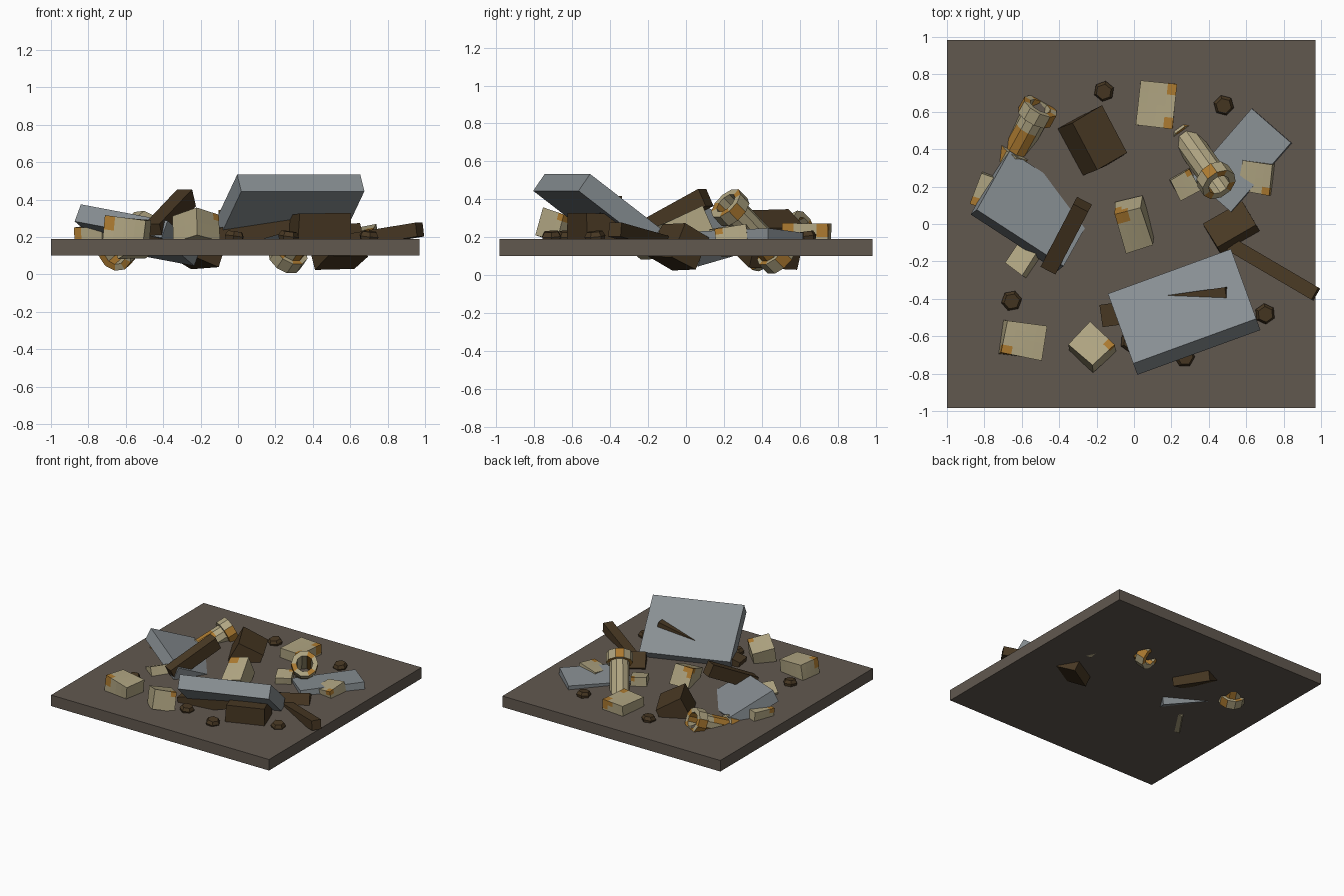
import bpy, bmesh, math, random
from mathutils import Vector, Matrix

if "Cube" in bpy.data.objects:
    bpy.data.objects.remove(bpy.data.objects["Cube"])

random.seed(7)


def srgb(r, g, b):
    f = lambda c: c / 12.92 if c <= 0.04045 else ((c + 0.055) / 1.055) ** 2.4
    return (f(r / 255), f(g / 255), f(b / 255), 1)


def material(name, *rgb):
    m = bpy.data.materials.new(name)
    m.diffuse_color = srgb(*rgb)
    m.use_nodes = True
    m.node_tree.nodes["Principled BSDF"].inputs["Base Color"].default_value = m.diffuse_color
    return m


EARTH = material("earth", 97, 88, 79)
GREY = material("grey_concrete", 136, 143, 147)
BEIGE = material("pale_stone", 176, 165, 130)
RUST = material("rust_orange", 172, 122, 48)
BROWN = material("dark_wood", 72, 56, 35)


def finish(name, bm, mats, matrix):
    bmesh.ops.recalc_face_normals(bm, faces=bm.faces)
    me = bpy.data.meshes.new(name)
    bm.to_mesh(me)
    bm.free()
    for m in mats:
        me.materials.append(m)
    ob = bpy.data.objects.new(name, me)
    ob.matrix_world = matrix
    bpy.context.collection.objects.link(ob)
    return ob


def pose(loc, yaw=0, pitch=0, roll=0):
    """pitch lifts the +x end, roll lifts the +y side"""
    r = math.radians
    return (Matrix.Translation(loc) @ Matrix.Rotation(r(yaw), 4, 'Z')
            @ Matrix.Rotation(r(-pitch), 4, 'Y') @ Matrix.Rotation(r(roll), 4, 'X'))


def box(name, mat, loc, size, yaw=0, pitch=0, roll=0, jitter=0, stains=()):
    bm = bmesh.new()
    bmesh.ops.create_cube(bm, size=1)
    for v in bm.verts:
        v.co = Vector([c * s + random.uniform(-jitter, jitter) for c, s in zip(v.co, size)])
    if stains:
        # rust stains spread over the faces around chosen corners
        bmesh.ops.subdivide_edges(bm, edges=bm.edges, cuts=3, use_grid_fill=True)
        spots = [Vector([c * s / 2 for c, s in zip(corner, size)]) for corner in stains]
        for f in bm.faces:
            if any((f.calc_center_median() - s).length < 0.3 * max(size) for s in spots):
                f.material_index = 1
    return finish(name, bm, [mat, RUST], pose(loc, yaw, pitch, roll))


def beam(name, a, b, w, h):
    a, b = Vector(a), Vector(b)
    d = b - a
    box(name, BROWN, (a + b) / 2, (d.length, w, h),
        math.degrees(math.atan2(d.y, d.x)),
        math.degrees(math.atan2(d.z, math.hypot(d.x, d.y))))


def pipe(name, a, b, r=0.075, flange=0.1, bore=0.062, sides=10):
    a, b = Vector(a), Vector(b)
    L = (b - a).length
    t = 0.075
    prof = [(0, flange), (t, flange), (t, r), (L * 0.4, r), (L * 0.6, r), (L - t, r),
            (L - t, flange), (L, flange), (L, bore), (0, bore)]
    bm = bmesh.new()
    rings = []
    for z, rad in prof:
        rings.append([bm.verts.new((rad * math.cos(2 * math.pi * i / sides),
                                    rad * math.sin(2 * math.pi * i / sides), z))
                      for i in range(sides)])
    for k in range(len(rings)):
        p, q = rings[k], rings[(k + 1) % len(rings)]
        for i in range(sides):
            j = (i + 1) % sides
            f = bm.faces.new((p[i], p[j], q[j], q[i]))
            f.material_index = int(random.random() < 0.3)
    rot = Vector((0, 0, 1)).rotation_difference(b - a).to_matrix().to_4x4()
    return finish(name, bm, [BEIGE, RUST], Matrix.Translation(a) @ rot)


# ground plate
box("ground_plate", EARTH, (-0.015, 0, 0.145), (1.97, 1.97, 0.09))

# broken concrete slabs
box("large_slab", GREY, (0.268, -0.47, 0.345), (0.70, 0.49, 0.11), 20, 0, -36)
box("left_slab", GREY, (-0.537, 0.07, 0.21), (0.56, 0.39, 0.10), -33, -9, -23)
box("right_slab", GREY, (0.577, 0.34, 0.187), (0.49, 0.28, 0.08), 49, 2, -5)

# wooden beams
beam("left_beam", (-0.45, -0.23, 0.225), (-0.275, 0.105, 0.41), 0.09, 0.10)
beam("right_beam", (0.52, -0.11, 0.165), (0.972, -0.375, 0.24), 0.075, 0.075)
beam("beam_under_slab", (-0.16, -0.49, 0.17), (0.51, -0.395, 0.36), 0.12, 0.12)

# dark timber blocks
box("rear_block", BROWN, (-0.23, 0.44, 0.19), (0.29, 0.22, 0.24), -62, 0, -25, 0.01)
box("middle_block", BROWN, (0.53, -0.04, 0.15), (0.24, 0.16, 0.19), 31, 0, -25, 0.006)
box("block_under_slab", BROWN, (0.42, -0.46, 0.22), (0.29, 0.24, 0.20), 19, 0, 0, 0.01)

# flanged pipes
pipe("tall_pipe", (0.25, 0.50, 0.08), (0.455, 0.21, 0.38))
pipe("short_pipe", (-0.66, 0.34, 0.11), (-0.50, 0.63, 0.25))

# pale stone chunks: location, size, yaw, pitch, roll, stained corners
CHUNKS = [
    ((0.118, 0.635, 0.20), (0.195, 0.24, 0.14), -5, 0, 0, [(1, 1, 1), (1, -1, 1)]),
    ((0.00, 0.00, 0.24), (0.15, 0.23, 0.16), 14, 8, 24, [(-1, 1, 1)]),
    ((-0.225, -0.66, 0.245), (0.17, 0.18, 0.15), 45, -12, -14, [(1, -1, 1)]),
    ((-0.595, -0.62, 0.225), (0.22, 0.18, 0.15), -9, -6, 0, [(-1, -1, 1)]),
    ((-0.55, -0.15, 0.17), (0.25, 0.12, 0.13), 55, 0, -25, [(1, 1, 1)]),
    ((-0.77, 0.17, 0.19), (0.15, 0.17, 0.13), -20, 0, 5, [(-1, -1, 1)]),
    ((0.66, 0.25, 0.18), (0.17, 0.16, 0.13), -8, 8, 6, [(1, -1, 1)]),
    ((0.27, 0.215, 0.19), (0.12, 0.12, 0.13), 30, 0, 8, [(1, 1, 1)]),
]
for i, (loc, size, yaw, pitch, roll, stains) in enumerate(CHUNKS):
    box(f"stone_chunk_{i + 1}", BEIGE, loc, size, yaw, pitch, roll, 0.006, stains)

# hexagonal pebbles
for i, (x, y) in enumerate([(-0.16, 0.71), (0.48, 0.635), (-0.655, -0.41),
                            (0.70, -0.48), (0.27, -0.71), (-0.02, -0.63)]):
    bm = bmesh.new()
    layers = []
    for z, r in ((-0.03, 0.045), (0.005, 0.056), (0.03, 0.042)):
        layers.append([bm.verts.new((r * math.cos(k * math.pi / 3),
                                     r * math.sin(k * math.pi / 3), z)) for k in range(6)])
    for p, q in zip(layers, layers[1:]):
        for k in range(6):
            bm.faces.new((p[k], p[(k + 1) % 6], q[(k + 1) % 6], q[k]))
    bm.faces.new(layers[0])
    bm.faces.new(layers[-1])
    finish(f"pebble_{i + 1}", bm, [BROWN], pose((x, y, 0.2), 20 + 25 * i, 6, 5))
